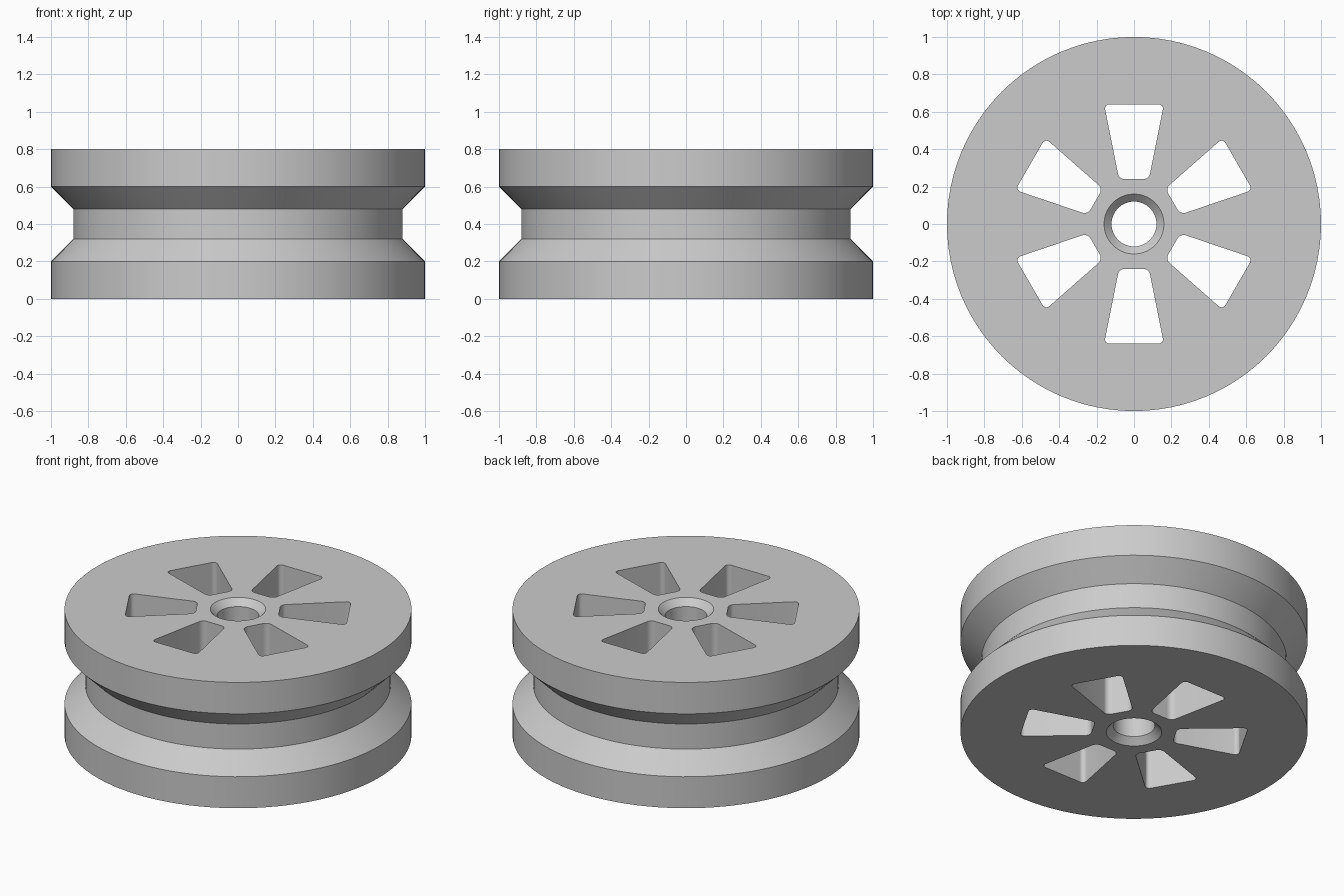
import bpy, bmesh
from math import radians, pi
from mathutils import Matrix, Vector

cube = bpy.data.objects.get("Cube")
if cube:
    bpy.data.objects.remove(cube, do_unlink=True)

SEGMENTS = 96
HEIGHT = 0.8

grey = bpy.data.materials.new("plain grey")
grey.use_nodes = True
colour = (0.6, 0.6, 0.6, 1)
grey.diffuse_color = colour
grey.node_tree.nodes["Principled BSDF"].inputs["Base Color"].default_value = colour


def make_object(name, bm):
    bmesh.ops.recalc_face_normals(bm, faces=bm.faces)
    mesh = bpy.data.meshes.new(name)
    bm.to_mesh(mesh)
    bm.free()
    mesh.materials.append(grey)
    obj = bpy.data.objects.new(name, mesh)
    bpy.context.collection.objects.link(obj)
    return obj


def lathe(name, profile):
    """Revolve a closed (radius, height) profile about z."""
    bm = bmesh.new()
    verts = [bm.verts.new((r, 0, z)) for r, z in profile]
    edges = [bm.edges.new((v, verts[i - 1])) for i, v in enumerate(verts)]
    bmesh.ops.spin(bm, geom=verts + edges, cent=(0, 0, 0), axis=(0, 0, 1),
                   angle=2 * pi, steps=SEGMENTS, use_merge=True)
    bmesh.ops.remove_doubles(bm, verts=bm.verts, dist=1e-5)
    return make_object(name, bm)


def slot_cutters(name, corners, radius_offset, count):
    """Rounded tapering prisms repeated around z."""
    bm = bmesh.new()
    for i in range(count):
        turn = Matrix.Rotation(radians(90) + 2 * pi * i / count, 4, 'Z')
        base = bm.faces.new([bm.verts.new(turn @ Vector((x, y, -0.1))) for x, y in corners])
        out = bmesh.ops.extrude_face_region(bm, geom=[base])
        top = [g for g in out["geom"] if isinstance(g, bmesh.types.BMVert)]
        bmesh.ops.translate(bm, verts=top, vec=(0, 0, HEIGHT + 0.2))
    uprights = [e for e in bm.edges if abs(e.verts[0].co.z - e.verts[1].co.z) > 0.5]
    bmesh.ops.bevel(bm, geom=uprights, offset=radius_offset, offset_type='OFFSET',
                    segments=6, profile=0.5, affect='EDGES')
    return make_object(name, bm)


# Grooved wheel with a chamfered bore, mirrored about mid height
lower = [(0.12, 0.04), (0.16, 0), (1, 0), (1, 0.2), (0.88, 0.32)]
upper = [(r, HEIGHT - z) for r, z in reversed(lower)]
wheel = lathe("grooved_wheel", lower + upper)

# Six tapered lightening slots
slots = slot_cutters("slot_cutters",
                     [(0.24, -0.08), (0.64, -0.16), (0.64, 0.16), (0.24, 0.08)], 0.03, 6)
slots.hide_render = True

cut = wheel.modifiers.new("slots", 'BOOLEAN')
cut.operation = 'DIFFERENCE'
cut.solver = 'EXACT'
cut.object = slots
bpy.ops.object.select_all(action='DESELECT')
wheel.select_set(True)
bpy.context.view_layer.objects.active = wheel
bpy.ops.object.modifier_apply(modifier=cut.name)
bpy.data.objects.remove(slots, do_unlink=True)

bpy.ops.object.shade_smooth_by_angle(angle=radians(25))
